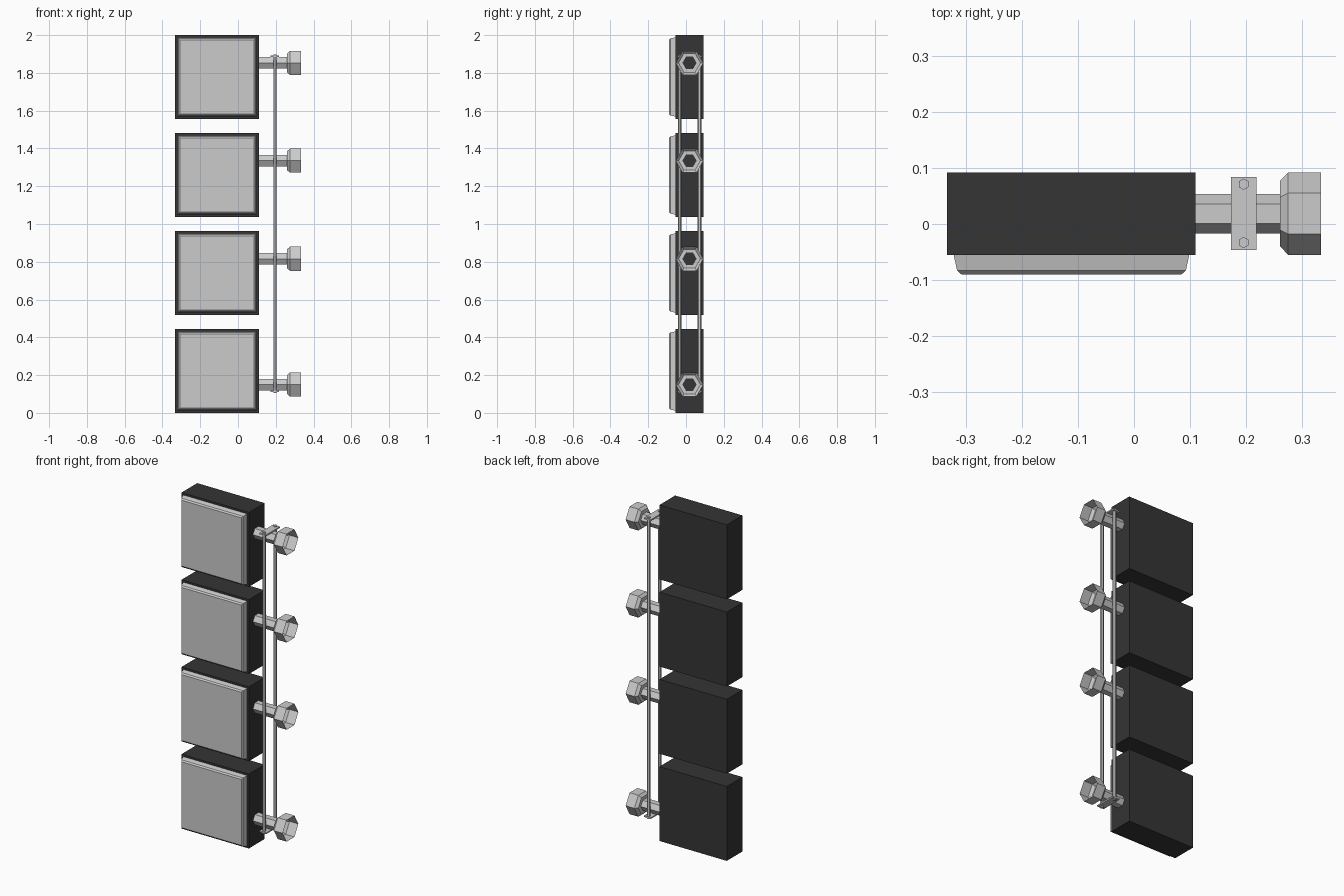
import bpy, bmesh, math

if "Cube" in bpy.data.objects:
    bpy.data.objects.remove(bpy.data.objects["Cube"])

SIZE = 0.443          # box width and height
STEP = 0.519          # vertical spacing of boxes
BOX_X = -0.1115       # box centre in x
AXIS_Y = 0.0185       # depth centre of boxes and valves

dark = bpy.data.materials.new("dark_casing")
dark.diffuse_color = (0.035, 0.035, 0.035, 1)
dark.use_nodes = True
dark.node_tree.nodes["Principled BSDF"].inputs["Base Color"].default_value = dark.diffuse_color


def loft(name, rings, cap_start=False, cap_end=False):
    """Skin a list of equal-length point rings into one flat-faced object."""
    bm = bmesh.new()
    vs = [[bm.verts.new(p) for p in ring] for ring in rings]
    n = len(vs[0])
    for a, b in zip(vs, vs[1:]):
        for i in range(n):
            j = (i + 1) % n
            bm.faces.new((a[i], a[j], b[j], b[i]))
    if cap_start:
        bm.faces.new(vs[0][::-1])
    if cap_end:
        bm.faces.new(vs[-1])
    if cap_start and cap_end:
        bmesh.ops.recalc_face_normals(bm, faces=bm.faces)
    me = bpy.data.meshes.new(name)
    bm.to_mesh(me)
    bm.free()
    ob = bpy.data.objects.new(name, me)
    bpy.context.collection.objects.link(ob)
    return ob


def square(y, half, z):
    return [(BOX_X + sx * half, y, z + sz * half)
            for sx, sz in ((-1, -1), (1, -1), (1, 1), (-1, 1))]


def hex_x(x, r, z):
    return [(x, AXIS_Y + r * math.cos(i * math.pi / 3), z + r * math.sin(i * math.pi / 3))
            for i in range(6)]


def hex_z(x, y, r, z):
    return [(x + r * math.sin(i * math.pi / 3), y + r * math.cos(i * math.pi / 3), z)
            for i in range(6)]


def box(name, x0, x1, y0, y1, z0, z1):
    rings = [[(x0, y0, z), (x1, y0, z), (x1, y1, z), (x0, y1, z)] for z in (z0, z1)]
    return loft(name, rings, True, True)


# Dark casings with bevelled front panels
for k in range(4):
    z = SIZE / 2 + k * STEP
    casing = loft(f"casing_{k + 1}",
                  [square(-0.055, SIZE / 2, z), square(0.092, SIZE / 2, z)], True, True)
    casing.data.materials.append(dark)
    loft(f"front_panel_{k + 1}",
         [square(-0.055, 0.210, z), square(-0.083, 0.204, z), square(-0.090, 0.196, z)],
         True, True)

# Hollow hexagonal stems flaring into open cups
profile = [(0.11, 0.035), (0.26, 0.035), (0.26, 0.058), (0.275, 0.0735), (0.333, 0.0735)]
for k, z in enumerate((0.15, 0.816, 1.335, 1.853)):
    loft(f"stem_and_cup_{k + 1}", [hex_x(x, r, z) for x, r in profile])

# Pair of vertical hexagonal rods
for side, y in (("front", -0.033), ("back", 0.071)):
    loft(f"{side}_rod", [hex_z(0.1955, y, 0.01, z) for z in (0.105, 1.898)], True, True)

# Clamp plates above the top stem and below the bottom stem
for side, z in (("top", 1.884), ("bottom", 0.111)):
    box(f"{side}_clamp_plate", 0.173, 0.218, -0.046, 0.084, z, z + 0.008)
